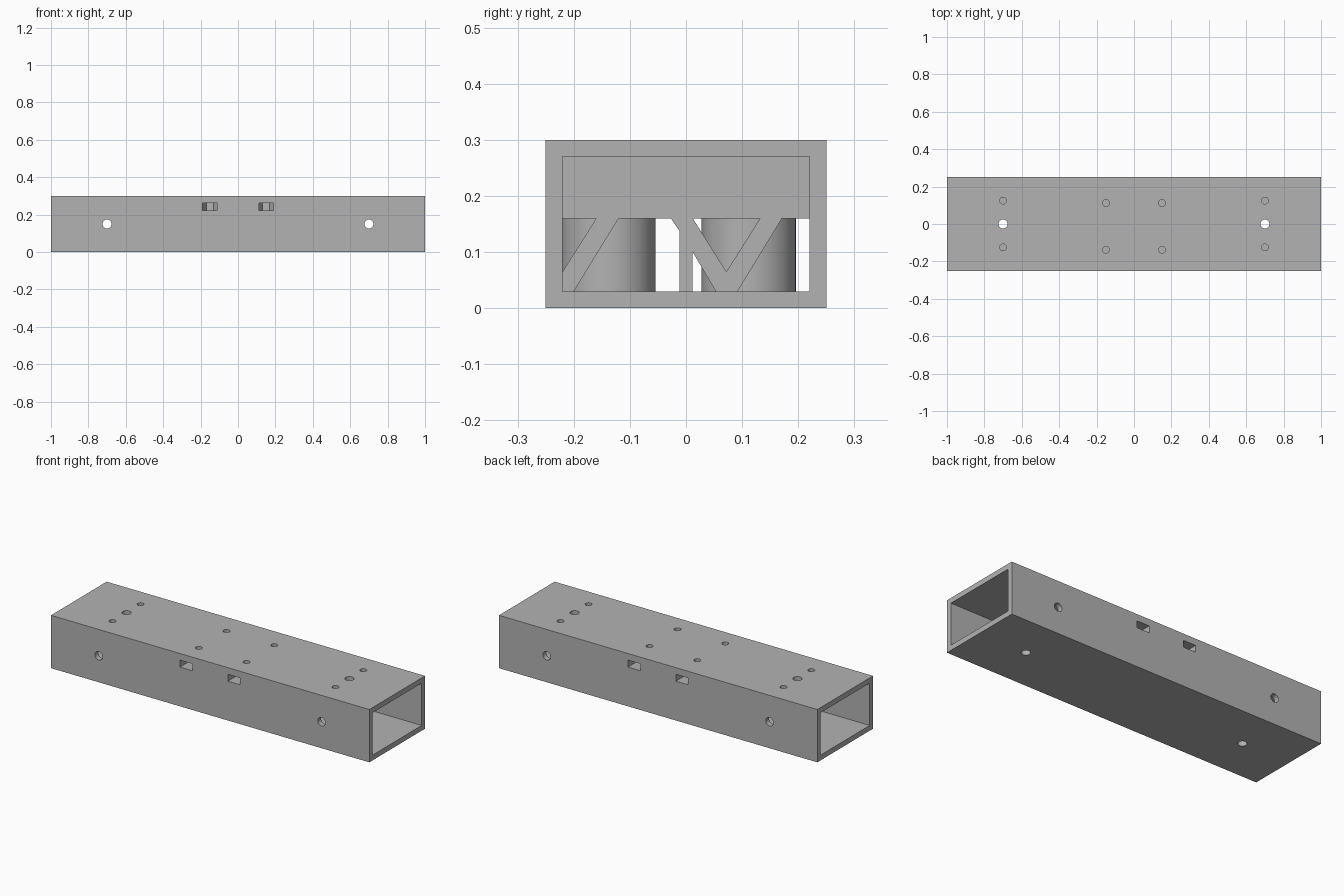
import bpy, bmesh, math
from mathutils import Matrix, Vector

if "Cube" in bpy.data.objects:
    bpy.data.objects.remove(bpy.data.objects["Cube"], do_unlink=True)

WALL, W, H, CORE = 0.03, 0.25, 0.30, 0.25
INNER = W - WALL
SCREW_X, SCREW_Y = 0.15, (-0.138, 0.112)

grey = bpy.data.materials.new("plain grey")
grey.use_nodes = True
grey.diffuse_color = (0.45, 0.45, 0.45, 1)
grey.node_tree.nodes["Principled BSDF"].inputs["Base Color"].default_value = grey.diffuse_color


def finish(bm, name):
    bmesh.ops.recalc_face_normals(bm, faces=bm.faces)
    mesh = bpy.data.meshes.new(name)
    bm.to_mesh(mesh)
    bm.free()
    mesh.materials.append(grey)
    ob = bpy.data.objects.new(name, mesh)
    bpy.context.collection.objects.link(ob)
    return ob


def add_box(bm, lo, hi):
    lo, hi = Vector(lo), Vector(hi)
    m = Matrix.Translation((lo + hi) / 2) @ Matrix.Diagonal((*(hi - lo), 1))
    bmesh.ops.create_cube(bm, size=1, matrix=m)


def add_cylinder(bm, centre, radius, depth, along_y=False):
    m = Matrix.Translation(centre)
    if along_y:
        m = m @ Matrix.Rotation(math.pi / 2, 4, 'X')
    bmesh.ops.create_cone(bm, cap_ends=True, segments=40, radius1=radius,
                          radius2=radius, depth=depth, matrix=m)


def add_prism(bm, points, offset):
    face = bm.faces.new([bm.verts.new(p) for p in points])
    top = bmesh.ops.extrude_face_region(bm, geom=[face])["geom"]
    bmesh.ops.translate(bm, vec=offset,
                        verts=[v for v in top if isinstance(v, bmesh.types.BMVert)])


# Solid beam
bm = bmesh.new()
add_box(bm, (-1, -W, 0), (1, W, H))
beam = finish(bm, "box_beam")

# Hollow ends
ends = bmesh.new()
for s in (-1, 1):
    a, b = sorted((s * CORE, s * 1.1))
    add_box(ends, (a, -INNER, WALL), (b, INNER, H - WALL))

# Openings between the ribs below the solid upper core
TOP, ribs = 0.16, bmesh.new()
openings = [
    [(-INNER, 0.065), (-INNER, TOP), (-0.16, TOP)],
    [(-0.2, WALL), (-0.12, TOP), (-0.027, TOP), (-0.012, 0.138), (-0.012, WALL)],
    [(0.012, TOP), (0.132, TOP), (0.072, 0.065)],
    [(0.012, 0.1), (0.012, WALL), (0.053, WALL)],
    [(0.092, WALL), (INNER, WALL), (INNER, TOP), (0.171, TOP)],
]
for shape in openings:
    add_prism(ribs, [(-CORE - 0.02, y, z) for y, z in shape], (2 * CORE + 0.04, 0, 0))

# Mounting holes at both ends
holes = bmesh.new()
for x in (-0.7, 0.7):
    add_cylinder(holes, (x, 0, H / 2), 0.024, 0.5)
    for y in (-0.125, 0.125):
        add_cylinder(holes, (x, y, H), 0.018, 0.1)
sides = bmesh.new()
for x in (-0.7, 0.7):
    add_cylinder(sides, (x, 0, H / 2), 0.024, 0.7, along_y=True)

# Screw holes and hexagonal nut slots in the core
screws, slots = bmesh.new(), bmesh.new()
R = 0.039
for x in (-SCREW_X, SCREW_X):
    for y in SCREW_Y:
        add_cylinder(screws, (x, y, 0.25), 0.018, 0.12)
        s = 1 if y > 0 else -1
        deep = y - s * R * math.sin(math.pi / 3)
        outline = [(-R, s * 0.3), (-R, y), (-R / 2, deep), (R / 2, deep), (R, y), (R, s * 0.3)]
        add_prism(slots, [(x + px, py, 0.223) for px, py in outline], (0, 0, 0.039))

# Cut everything from the beam
cutters = [finish(b, n) for b, n in (
    (ends, "end_cutter"), (ribs, "rib_cutter"), (holes, "hole_cutter"),
    (sides, "side_hole_cutter"), (screws, "screw_cutter"), (slots, "nut_slot_cutter"))]
for c in cutters:
    mod = beam.modifiers.new(c.name, 'BOOLEAN')
    mod.operation, mod.solver, mod.object = 'DIFFERENCE', 'EXACT', c
bpy.context.view_layer.update()
cut = beam.evaluated_get(bpy.context.evaluated_depsgraph_get())
beam_mesh = bpy.data.meshes.new_from_object(cut)
beam.modifiers.clear()
beam.data = beam_mesh
for c in cutters:
    bpy.data.objects.remove(c, do_unlink=True)

# Round screw bosses under the core
bm = bmesh.new()
for x in (-SCREW_X, SCREW_X):
    for y in SCREW_Y:
        add_cylinder(bm, (x, y, 0.095), 0.084, 0.14)
bosses = finish(bm, "screw_bosses")

for ob in (beam, bosses):
    bpy.ops.object.select_all(action='DESELECT')
    ob.select_set(True)
    bpy.context.view_layer.objects.active = ob
    bpy.ops.object.shade_smooth_by_angle(angle=math.radians(30))
